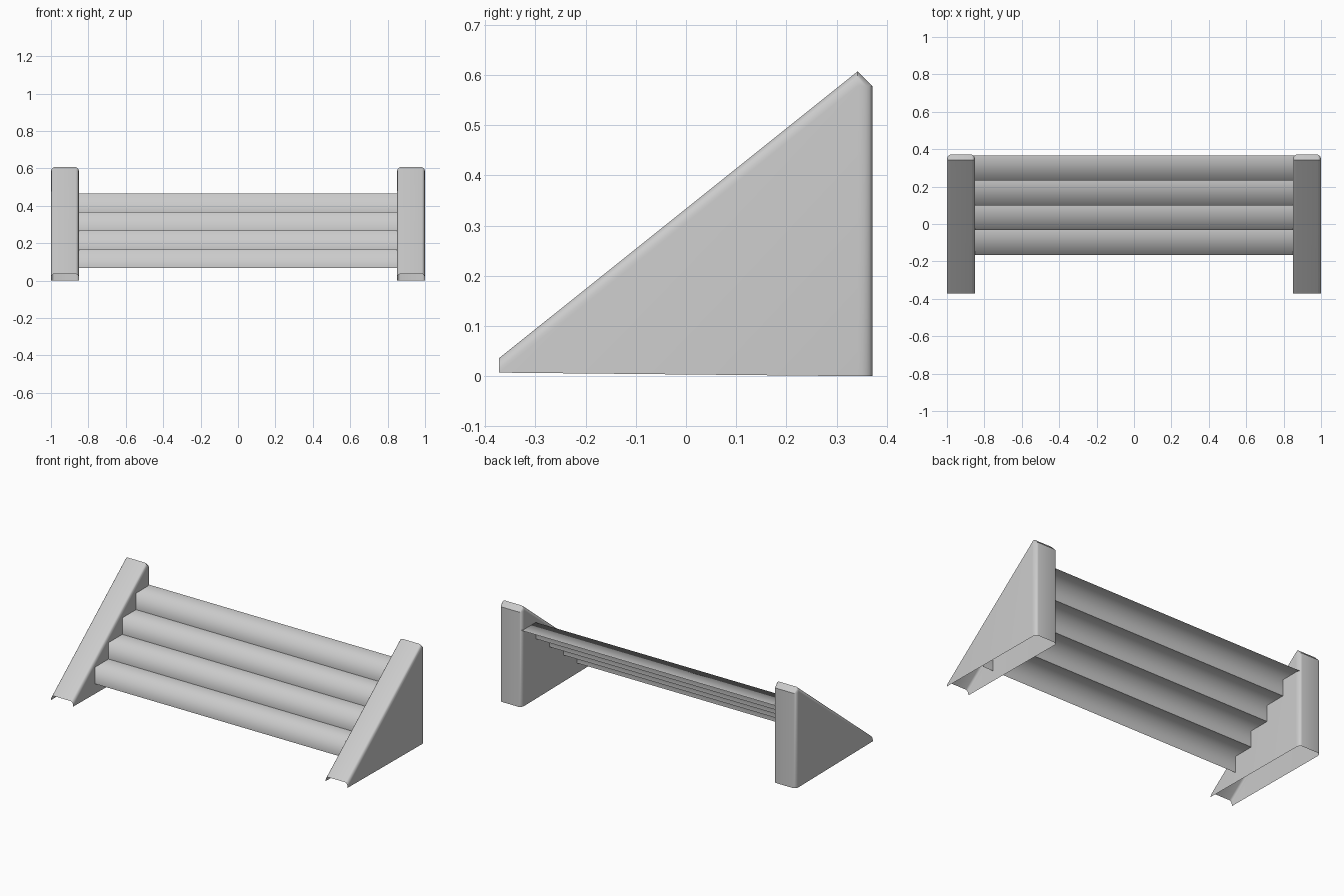
import bpy, bmesh, math

cube = bpy.data.objects.get("Cube")
if cube:
    bpy.data.objects.remove(cube, do_unlink=True)

grey = bpy.data.materials.new("light_grey")
grey.use_nodes = True
colour = (0.6, 0.6, 0.6, 1)
grey.diffuse_color = colour
grey.node_tree.nodes["Principled BSDF"].inputs["Base Color"].default_value = colour


def finish(name, bm, angle):
    """Turn a bmesh into a named, smooth-shaded object."""
    mesh = bpy.data.meshes.new(name)
    bm.to_mesh(mesh)
    bm.free()
    mesh.materials.append(grey)
    obj = bpy.data.objects.new(name, mesh)
    bpy.context.collection.objects.link(obj)
    bpy.ops.object.select_all(action='DESELECT')
    obj.select_set(True)
    bpy.context.view_layer.objects.active = obj
    bpy.ops.object.shade_smooth_by_angle(angle=math.radians(angle))


def loft(bm, rows):
    """Join neighbouring rows of points with quads."""
    grid = [[bm.verts.new(p) for p in row] for row in rows]
    for a, b in zip(grid, grid[1:]):
        for i in range(len(a) - 1):
            bm.faces.new((a[i], b[i], b[i + 1], a[i + 1]))
    return grid


# Side supports: hollow wedges, open below, with rounded slope and back edges
front, wall_back, wall_top = -0.372, 0.342, 0.578
width, round_x, lip, steps = 0.15, 0.018, 0.029, 5


def outline(x, s):
    back = wall_back + lip * s
    return [(x, front, 0.007 + lip * s), (x, wall_back, wall_top + lip * s),
            (x, back, wall_top), (x, back, 0)]


for name, centre in (("left_support", 0.925), ("right_support", -0.925)):
    arc = [(width / 2 - round_x * (1 - math.cos(a)), math.sin(a))
           for a in (math.pi / 2 * i / steps for i in range(steps + 1))]
    rows = [outline(centre - x, s) for x, s in arc]
    rows += [outline(centre + x, s) for x, s in reversed(arc)]
    bm = bmesh.new()
    grid = loft(bm, rows)
    # Flat triangular walls
    for row in (grid[0], grid[-1]):
        bm.faces.new((row[0], row[1], row[3]))
    bmesh.ops.remove_doubles(bm, verts=bm.verts, dist=0.0001)
    bmesh.ops.recalc_face_normals(bm, faces=bm.faces)
    finish(name, bm, 35)

# Steps: thin folded sheets, each one a riser and a tread
half, depth, rise = 0.92, 0.1325, 0.1
for i in range(4):
    y, z = -0.165 + depth * i, 0.067 + rise * i
    fold = [(y, z), (y, z + rise), (y + depth, z + rise)]
    bm = bmesh.new()
    loft(bm, [[(x, *p) for p in fold] for x in (-half, half)])
    finish(f"step_{i + 1}", bm, 100)
